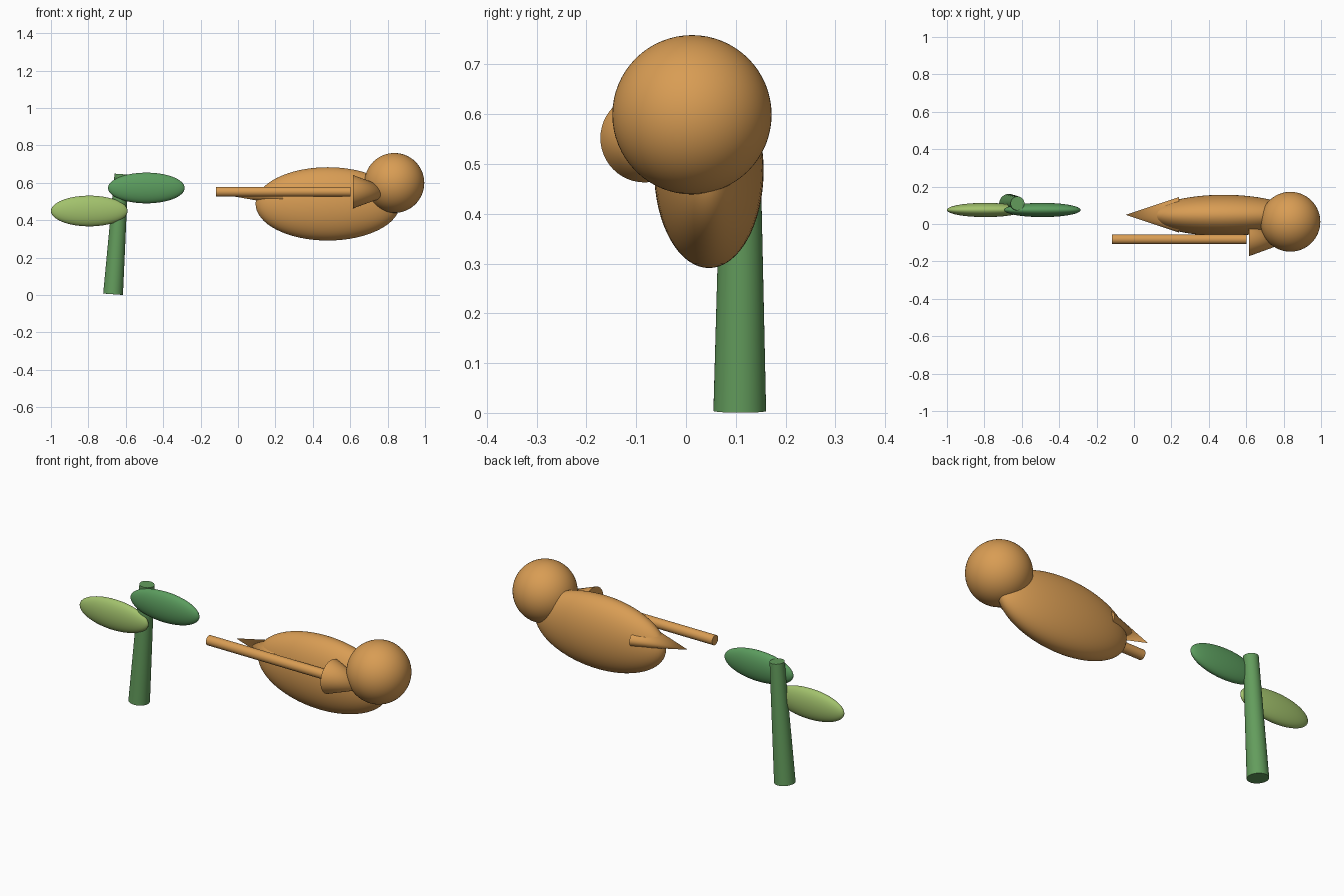
import bpy, math
from mathutils import Vector

cube = bpy.data.objects.get("Cube")
if cube:
    bpy.data.objects.remove(cube, do_unlink=True)


def material(name, rgb):
    mat = bpy.data.materials.new(name)
    mat.use_nodes = True
    mat.diffuse_color = (*rgb, 1)
    node = next(n for n in mat.node_tree.nodes if n.type == 'BSDF_PRINCIPLED')
    node.inputs["Base Color"].default_value = (*rgb, 1)
    return mat


orange = material("warm_orange", (0.69, 0.335, 0.088))
stem_green = material("stem_green", (0.125, 0.335, 0.108))
leaf_green = material("leaf_green", (0.105, 0.335, 0.112))
light_green = material("light_green", (0.36, 0.535, 0.15))


def finish(name, mat):
    obj = bpy.context.object
    obj.name = name
    obj.data.materials.append(mat)
    bpy.ops.object.shade_smooth_by_angle(angle=math.radians(40))
    return obj


def ellipsoid(name, center, radii, mat):
    bpy.ops.mesh.primitive_uv_sphere_add(segments=64, ring_count=32, location=center)
    bpy.context.object.scale = radii
    bpy.ops.object.transform_apply(location=False, rotation=False, scale=True)
    return finish(name, mat)


def tapered(name, start, end, r1, r2, mat, flatten=1.0):
    """Cone or cylinder between two points, optionally flattened in height."""
    a, b = Vector(start), Vector(end)
    bpy.ops.mesh.primitive_cone_add(vertices=48, radius1=r1, radius2=r2,
                                    depth=(b - a).length, location=(a + b) / 2)
    obj = bpy.context.object
    obj.rotation_euler = (b - a).to_track_quat('Z', 'Y').to_euler()
    bpy.ops.object.transform_apply(location=False, rotation=True, scale=False)
    obj.scale.z = flatten
    bpy.ops.object.transform_apply(location=False, rotation=False, scale=True)
    return finish(name, mat)


# Bird: body, head, flattened tail
ellipsoid("body", (0.48, 0.046, 0.487), (0.386, 0.11, 0.196), orange)
ellipsoid("head", (0.836, 0.012, 0.599), (0.16, 0.16, 0.16), orange)
tapered("tail", (0.24, 0.049, 0.531), (-0.045, 0.049, 0.531), 0.095, 0, orange, 0.53)

# Long rod and the cone next to the head
tapered("rod", (-0.117, -0.082, 0.552), (0.602, -0.082, 0.552), 0.026, 0.026, orange)
tapered("beak", (0.615, -0.083, 0.552), (0.86, -0.083, 0.552), 0.089, 0, orange)

# Plant: leaning stem with two leaves
tapered("stem", (-0.668, 0.108, 0.004), (-0.623, 0.11, 0.646), 0.053, 0.037, stem_green)
ellipsoid("left_leaf", (-0.49, 0.075, 0.572), (0.205, 0.038, 0.082), leaf_green)
ellipsoid("right_leaf", (-0.795, 0.075, 0.449), (0.205, 0.038, 0.082), light_green)
